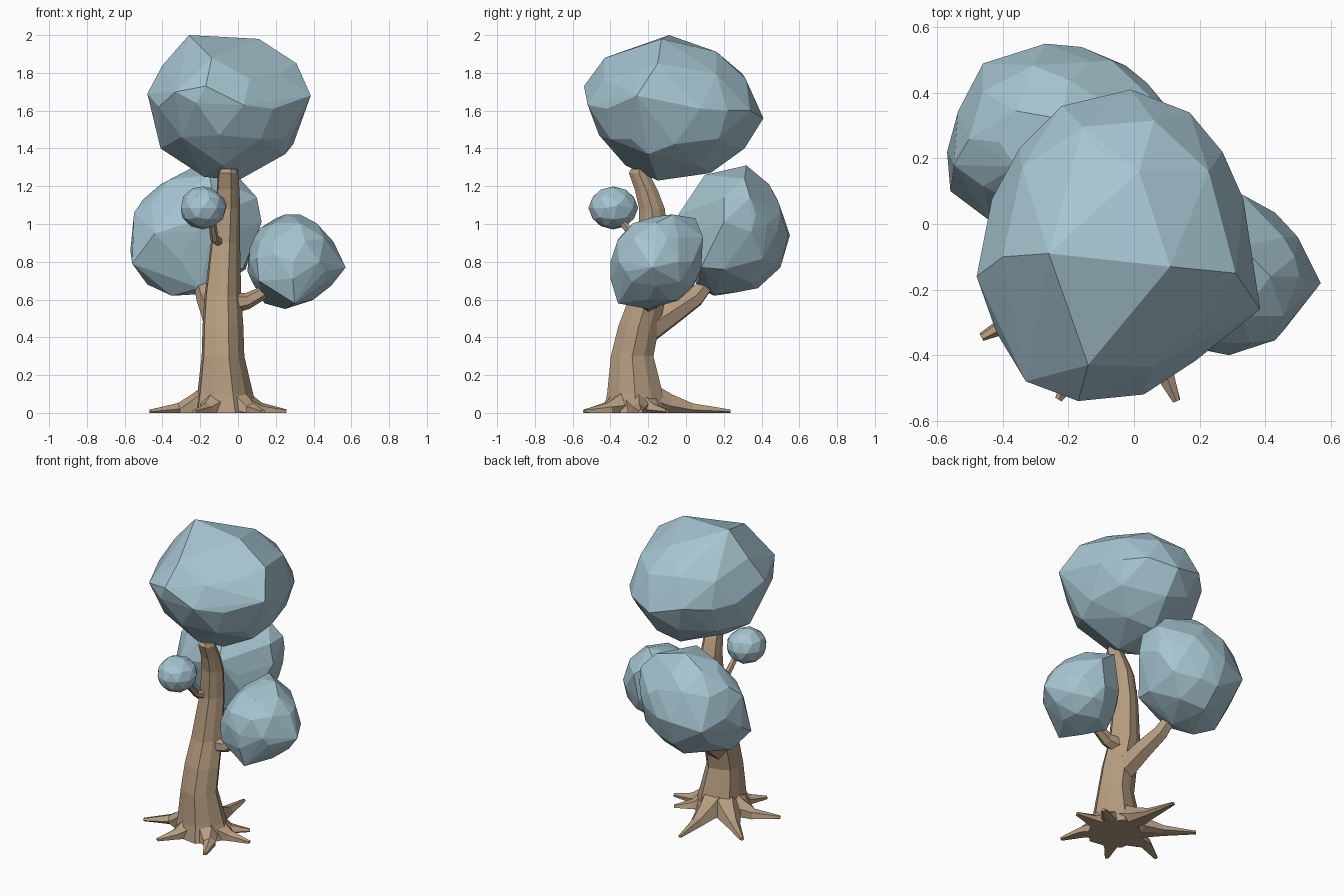
import bpy
import bmesh
from math import cos, sin, tau
from mathutils import Vector, Quaternion

default_cube = bpy.data.objects.get("Cube")
if default_cube:
    bpy.data.objects.remove(default_cube, do_unlink=True)


def make_material(name, colour):
    material = bpy.data.materials.new(name)
    material.use_nodes = True
    material.diffuse_color = (*colour, 1)
    shader = material.node_tree.nodes["Principled BSDF"]
    shader.inputs["Base Color"].default_value = (*colour, 1)
    shader.inputs["Roughness"].default_value = 0.9
    return material


bark = make_material("bark brown", (.46, .335, .215))
leaf = make_material("leaf pale blue", (.38, .56, .635))


def finish(name, bm, material):
    bmesh.ops.recalc_face_normals(bm, faces=bm.faces)
    mesh = bpy.data.meshes.new(name)
    bm.to_mesh(mesh)
    bm.free()
    mesh.materials.append(material)
    obj = bpy.data.objects.new(name, mesh)
    bpy.context.collection.objects.link(obj)


def add_tube(bm, path, radii, sides, level=False, ridge=0):
    """Loft a faceted tube along a path; level keeps every ring horizontal."""
    points = [Vector(p) for p in path]
    rings = []
    for i, (point, radius) in enumerate(zip(points, radii)):
        tangent = points[min(i + 1, len(points) - 1)] - points[max(i - 1, 0)]
        turn = Quaternion() if level else Vector((0, 0, 1)).rotation_difference(tangent)
        ring = []
        for k in range(sides):
            angle = tau * k / sides
            reach = radius * (1 + ridge * (-1) ** k)
            co = point + turn @ Vector((cos(angle) * reach, sin(angle) * reach, 0))
            co.z = max(co.z, 0)
            ring.append(bm.verts.new(co))
        rings.append(ring)
    for lower, upper in zip(rings, rings[1:]):
        for k in range(sides):
            n = (k + 1) % sides
            bm.faces.new((lower[k], lower[n], upper[n], upper[k]))
    bm.faces.new(rings[0][::-1])
    bm.faces.new(rings[-1])


def make_canopy(name, centre, size, corners, fill):
    """Chiselled clump: hull of a coarse ball and the clump's main corners."""
    corners = [Vector(c) for c in corners]
    bm = bmesh.new()
    bmesh.ops.create_icosphere(bm, subdivisions=2, radius=fill)
    ball = [Vector(centre) + Vector(a * b for a, b in zip(v.co, size)) for v in bm.verts]
    bm.clear()
    # Ball points close to a corner give way to it
    gap = min(size) / 4
    ball = [p for p in ball if all((p - c).length > gap for c in corners)]
    for point in corners + ball:
        bm.verts.new(point)
    bmesh.ops.convex_hull(bm, input=bm.verts[:])
    loose = [v for v in bm.verts if not v.link_faces]
    bmesh.ops.delete(bm, geom=loose, context='VERTS')
    bmesh.ops.dissolve_limit(bm, angle_limit=0.05, verts=bm.verts[:], edges=bm.edges[:])
    finish(name, bm, leaf)


# Trunk: wide foot, bowed middle, narrow top leaning to the front
trunk = bmesh.new()
add_tube(trunk,
         [(-.07, -.27, 0), (-.075, -.27, .1), (-.085, -.285, .3), (-.085, -.25, .46),
          (-.085, -.2, .62), (-.07, -.17, .9), (-.06, -.18, 1.08), (-.055, -.21, 1.18),
          (-.055, -.25, 1.27), (-.05, -.245, 1.29)],
         [.17, .148, .113, .108, .097, .077, .068, .06, .053, .045], 10, level=True, ridge=.05)
finish("trunk", trunk, bark)

# Roots: flattened spikes spreading from the foot, some bent sideways
roots = bmesh.new()
foot = Vector((-.075, -.27, 0))
tips = [((-.465, -.345), -.12), ((-.23, -.535), 0), ((.13, -.54), .1), ((.255, -.24), 0),
        ((.16, -.1), 0), ((-.12, .235), 0), ((-.455, .05), 0)]
for tip, bend in tips:
    reach = Vector((*tip, 0)) - foot
    side = Vector((-reach.y, reach.x, 0)) * bend
    path = [foot + reach * t + side * s + Vector((0, 0, z))
            for t, s, z in ((.15, 0, .06), (.36, .6, .03), (.6, 1, .012), (1, 0, .006))]
    add_tube(roots, path, (.105, .075, .042, .013), 6)
finish("roots", roots, bark)

# Branches: one to each of the three lower clumps
branches = {
    "left_branch": ([(-.06, -.2, .58), (.05, -.2, .592), (.12, -.19, .63), (.2, -.18, .73)],
                    (.062, .043, .037, .028)),
    "back_branch": ([(-.09, -.22, .43), (-.13, -.07, .53), (-.17, .05, .61), (-.2, .14, .72)],
                    (.08, .066, .052, .038)),
    "front_branch": ([(-.08, -.18, .89), (-.125, -.27, .925), (-.135, -.33, 1.0), (-.15, -.36, 1.06)],
                     (.03, .023, .02, .018)),
}
for name, (path, radii) in branches.items():
    branch = bmesh.new()
    add_tube(branch, path, radii, 6)
    finish(name, branch, bark)

# Top clump: flat crown, sharp front left corner, tapered underside
make_canopy("top_canopy", (-.05, -.06, 1.61), (.42, .46, .37), [
    (-.26, -.09, 2.0), (.11, -.13, 1.98), (.31, -.15, 1.85), (.385, -.26, 1.68),
    (.25, -.2, 1.37), (0, -.15, 1.23), (-.18, -.14, 1.25), (-.41, -.1, 1.4),
    (-.48, -.16, 1.69), (-.4, -.1, 1.84), (-.01, .41, 1.56), (.17, .34, 1.6),
    (.27, .22, 1.6), (-.22, .36, 1.62), (-.35, .23, 1.6), (-.1, .22, 1.86),
    (0, .31, 1.4), (-.05, .13, 1.27), (.03, -.52, 1.63), (-.17, -.54, 1.73),
    (-.22, -.52, 1.64), (-.33, -.48, 1.7), (-.14, -.43, 1.88), (-.08, -.32, 1.31),
    (-.1, -.46, 1.47), (-.3, -.36, 1.46), (.12, -.4, 1.45), (-.42, -.33, 1.62),
], .96)

# Back clump: large and leaning to the back
make_canopy("back_canopy", (-.22, .26, .96), (.35, .29, .34), [
    (-.22, .32, 1.31), (-.41, .25, 1.21), (-.55, .18, 1.06), (-.57, .22, .86),
    (-.56, .1, .79), (-.48, .2, .68), (-.35, .15, .62), (-.18, .15, .63),
    (.04, .2, .76), (.03, .08, .77), (.125, .2, 1.01), (.1, .2, 1.14),
    (.1, .34, 1.14), (.01, .31, 1.24), (-.2, .44, 1.21), (-.07, .5, 1.06),
    (-.27, .55, .94), (-.16, .54, .94), (-.46, .49, .9), (.04, .43, 1.0),
    (.09, .37, 1.05), (-.25, .5, .77), (-.25, .38, .66), (-.44, .01, .95),
    (-.12, -.04, 1.05), (-.15, .1, 1.26), (-.2, .06, .66),
], .95)

# Left clump: medium, with a point to the outside
make_canopy("left_canopy", (.29, -.16, .8), (.25, .25, .25), [
    (.25, -.08, 1.05), (.33, -.07, 1.05), (.49, -.1, .92), (.57, -.18, .77),
    (.4, -.2, .6), (.25, -.2, .55), (.14, -.1, .58), (.05, -.15, .75),
    (.06, -.1, .87), (.12, -.1, .98), (.2, .05, 1.03), (.33, .09, .93),
    (.3, .08, .76), (.28, .04, .67), (.29, -.4, .71), (.19, -.38, .84),
    (.19, -.36, .92), (.3, -.36, .58), (.46, -.32, .75), (.5, -.04, .8),
    (.25, -.24, 1.01), (.1, -.33, .82), (.11, -.34, .7),
], .96)

# Front clump: the smallest
make_canopy("front_canopy", (-.185, -.385, 1.085), (.125, .133, .115), [
    (-.06, -.36, 1.1), (-.24, -.39, 1.19), (-.14, -.38, 1.19),
], .99)
